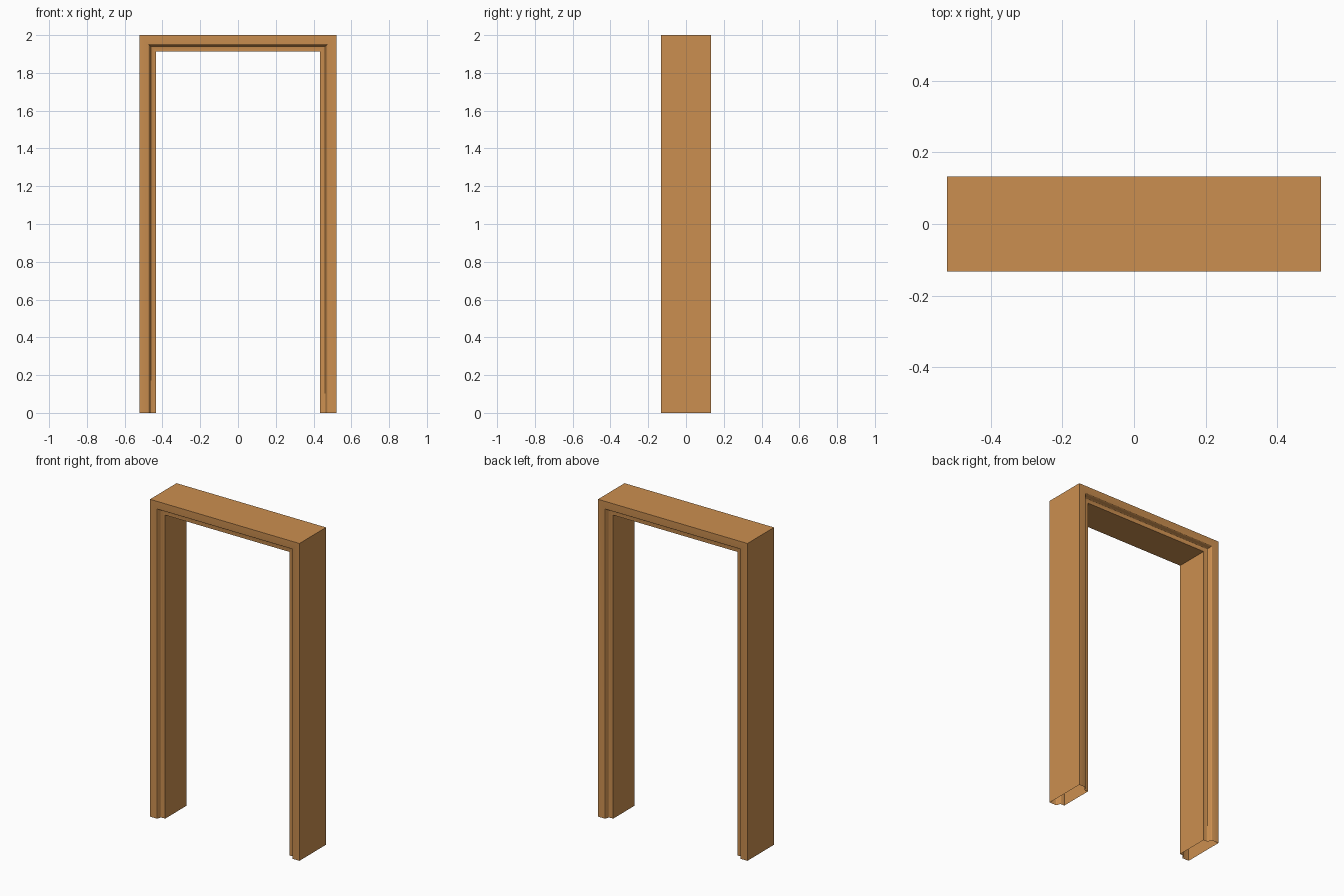
import bpy, bmesh, math

cube = bpy.data.objects.get("Cube")
if cube:
    bpy.data.objects.remove(cube, do_unlink=True)

HALF_W, HEIGHT, HALF_D = 0.521, 2.0, 0.1325
THICK = 0.087          # frame thickness seen from the front
RECESS = 0.027         # how far the inner strip sits back
STEP_IN, STEP_OUT = 0.047, 0.061
STEPS = 10

wood = bpy.data.materials.new("warm wood")
wood.use_nodes = True
color = (0.60, 0.275, 0.08, 1)
wood.diffuse_color = color
wood.node_tree.nodes["Principled BSDF"].inputs["Base Color"].default_value = color

# Half of the cross-section: (distance in from the outer edge, depth)
half = [(0, HALF_D)]
for i in range(STEPS + 1):
    t = i / STEPS
    ease = (1 - math.cos(math.pi * t)) / 2
    half.append((STEP_IN + (STEP_OUT - STEP_IN) * t, HALF_D - RECESS * ease))
half.append((THICK, HALF_D - RECESS))
profile = half + [(u, -y) for u, y in reversed(half)]

# Sweep the section up one jamb, across the head and down the other,
# mitred at the corners and open at the floor
stations = [(-1, False), (-1, True), (1, True), (1, False)]
bm = bmesh.new()
rings = []
for side, at_top in stations:
    rings.append([bm.verts.new((side * (HALF_W - u), y, HEIGHT - u if at_top else 0))
                  for u, y in profile])
n = len(profile)
for a, b in zip(rings, rings[1:]):
    for i in range(n):
        j = (i + 1) % n
        bm.faces.new((a[i], a[j], b[j], b[i]))
bmesh.ops.recalc_face_normals(bm, faces=bm.faces)
# The outer faces of the jambs must point away from the opening
outer = max(bm.faces, key=lambda f: f.calc_center_median().x)
if outer.normal.x < 0:
    bmesh.ops.reverse_faces(bm, faces=bm.faces)

mesh = bpy.data.meshes.new("door_frame")
bm.to_mesh(mesh)
bm.free()
mesh.materials.append(wood)
frame = bpy.data.objects.new("door_frame", mesh)
bpy.context.collection.objects.link(frame)

# Smooth moulding, crisp corners
bpy.ops.object.select_all(action='DESELECT')
frame.select_set(True)
bpy.context.view_layer.objects.active = frame
bpy.ops.object.shade_smooth_by_angle(angle=math.radians(35))
